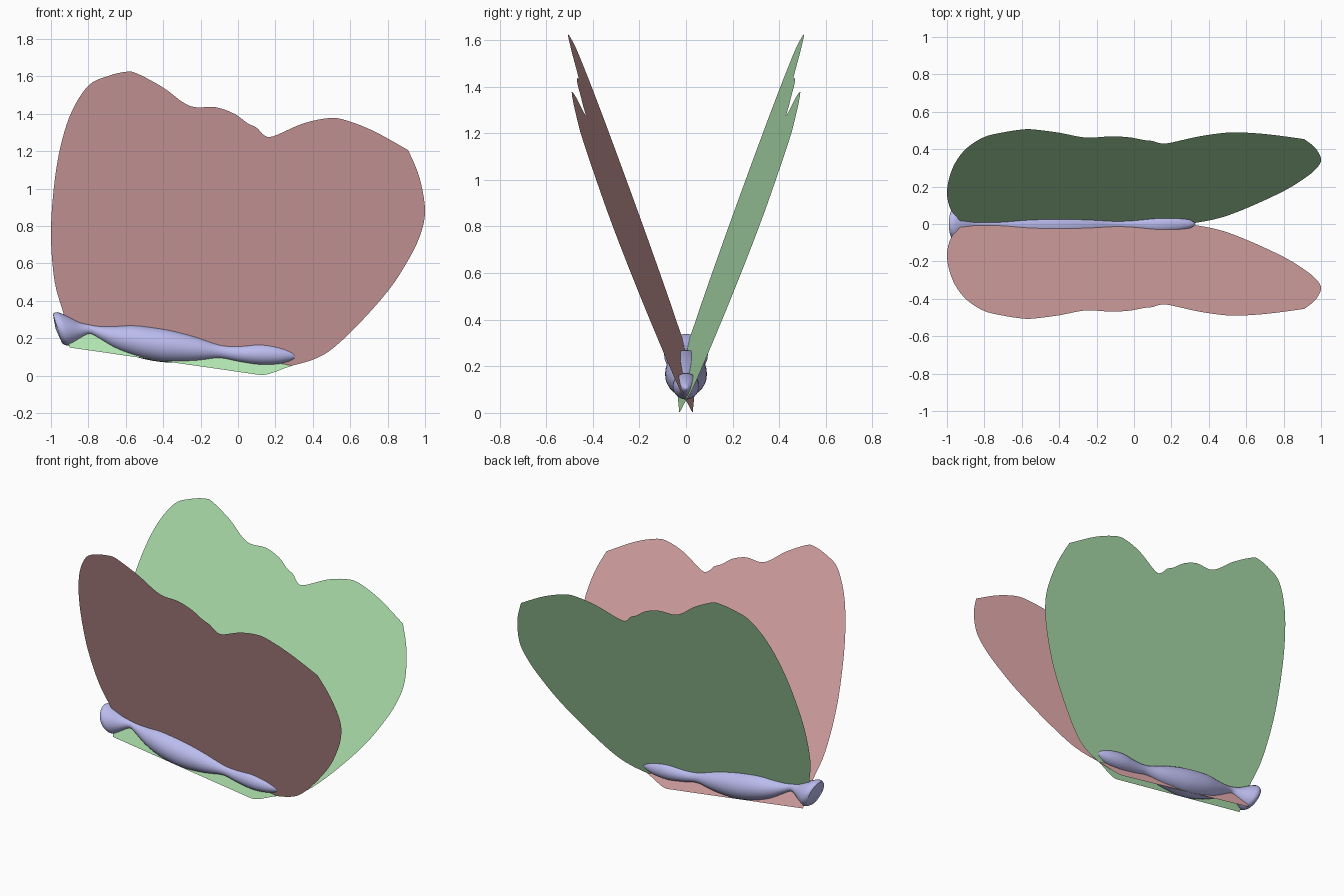
import bpy, math
from mathutils import Vector

if "Cube" in bpy.data.objects:
    bpy.data.objects.remove(bpy.data.objects["Cube"])


def material(name, rgb):
    m = bpy.data.materials.new(name)
    m.diffuse_color = (*rgb, 1)
    m.use_nodes = True
    m.node_tree.nodes["Principled BSDF"].inputs["Base Color"].default_value = m.diffuse_color
    return m


def make(name, verts, faces, mat):
    me = bpy.data.meshes.new(name)
    me.from_pydata([tuple(v) for v in verts], [], faces)
    me.update()
    me.materials.append(mat)
    ob = bpy.data.objects.new(name, me)
    bpy.context.collection.objects.link(ob)
    return ob


def spline(p, q, r, s, t):
    return 0.5 * (2 * q + (r - p) * t + (2 * p - 5 * q + 4 * r - s) * t * t
                  + (3 * q - p - 3 * r + s) * t ** 3)


# Wing outline (x, z) seen from the front
wing = [Vector(p) for p in [
    (-0.90, 0.15), (-0.93, 0.32), (-0.98, 0.50), (-1.0, 0.75), (-0.985, 1.0),
    (-0.95, 1.22), (-0.89, 1.41), (-0.80, 1.55), (-0.70, 1.60), (-0.60, 1.624),
    (-0.54, 1.615), (-0.40, 1.54), (-0.30, 1.465), (-0.23, 1.435), (-0.12, 1.435),
    (-0.02, 1.40), (0.05, 1.35), (0.10, 1.325), (0.14, 1.285), (0.19, 1.28),
    (0.34, 1.345), (0.47, 1.375), (0.56, 1.37), (0.72, 1.31), (0.91, 1.205),
    (0.97, 1.06), (1.0, 0.88), (0.97, 0.74), (0.90, 0.60), (0.80, 0.45),
    (0.64, 0.27), (0.50, 0.14), (0.40, 0.085), (0.28, 0.05), (0.17, 0.01),
    (0.12, 0.003)]]
corners = {0, 24, 35}
n = len(wing)
outline = []
for i in range(n):
    q, r = wing[i], wing[(i + 1) % n]
    p = q if i in corners else wing[i - 1]
    s = r if (i + 1) % n in corners else wing[(i + 2) % n]
    steps = 1 if i == n - 1 else 5
    outline += [spline(p, q, r, s, k / steps) for k in range(steps)]

# Two flat wings leaning outward, mirrored in y
for name, side, rgb in (("left_wing", 1, (0.45, 0.80, 0.45)),
                        ("right_wing", -1, (0.78, 0.42, 0.42))):
    verts = [(x, side * (0.3586 * z + 0.0657 * x - 0.038), z) for x, z in outline]
    order = list(range(len(verts)))
    make(name, verts, [order if side > 0 else order[::-1]], material(name, rgb))

# Body rings: top point x, z and bottom point x, z of each round section
sections = [Vector(s) for s in [
    (-0.990, 0.330, -0.940, 0.172), (-0.965, 0.339, -0.910, 0.160),
    (-0.91, 0.317, -0.875, 0.175), (-0.85, 0.286, -0.83, 0.205),
    (-0.79, 0.272, -0.79, 0.222), (-0.74, 0.264, -0.74, 0.195),
    (-0.66, 0.264, -0.66, 0.145), (-0.56, 0.270, -0.56, 0.105),
    (-0.45, 0.259, -0.46, 0.080), (-0.34, 0.240, -0.36, 0.070),
    (-0.22, 0.207, -0.22, 0.077), (-0.10, 0.166, -0.10, 0.093),
    (0.0, 0.159, 0.0, 0.075), (0.12, 0.172, 0.12, 0.058),
    (0.22, 0.158, 0.22, 0.063), (0.29, 0.135, 0.29, 0.082),
    (0.32, 0.118, 0.32, 0.097)]]
rings = []
for i in range(len(sections) - 1):
    a, b = sections[max(i - 1, 0)], sections[min(i + 2, len(sections) - 1)]
    rings += [spline(a, sections[i], sections[i + 1], b, k / 3) for k in range(3)]
rings.append(sections[-1])
N = 28
verts, faces = [], []
for tx, tz, bx, bz in rings:
    c = Vector(((tx + bx) / 2, 0, (tz + bz) / 2))
    up = Vector((tx, 0, tz)) - c
    side = Vector((0, up.length, 0))
    verts += [c + up * math.cos(2 * math.pi * k / N) + side * math.sin(2 * math.pi * k / N)
              for k in range(N)]
for j in range(len(rings) - 1):
    for k in range(N):
        l = (k + 1) % N
        faces.append((j * N + k, j * N + l, (j + 1) * N + l, (j + 1) * N + k))

# Close both body ends
last = (len(rings) - 1) * N
e = len(verts)
verts += [Vector((-0.975, 0, 0.25)), Vector((0.33, 0, 0.107))]
for k in range(N):
    l = (k + 1) % N
    faces += [(l, k, e), (last + k, last + l, e + 1)]
body = make("body", verts, faces, material("body", (0.50, 0.50, 0.86)))
bpy.context.view_layer.objects.active = body
body.select_set(True)
bpy.ops.object.mode_set(mode='EDIT')
bpy.ops.mesh.select_all(action='SELECT')
bpy.ops.mesh.normals_make_consistent(inside=False)
bpy.ops.object.mode_set(mode='OBJECT')
bpy.ops.object.shade_smooth_by_angle(angle=math.radians(50))
